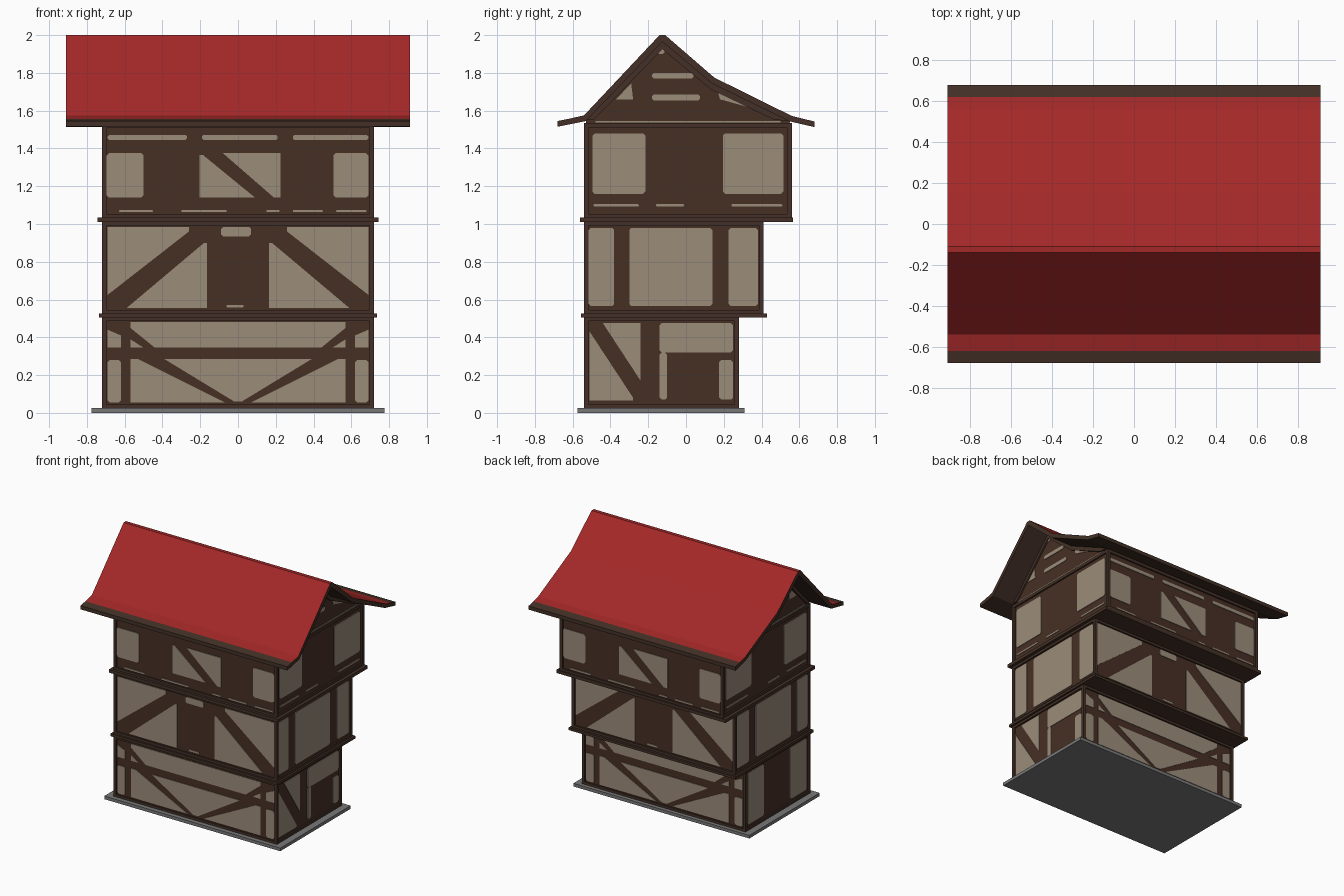
import bpy, bmesh
from mathutils import Vector

if "Cube" in bpy.data.objects:
    bpy.data.objects.remove(bpy.data.objects["Cube"])


def mat(name, col):
    m = bpy.data.materials.new(name)
    m.diffuse_color = (*col, 1)
    m.use_nodes = True
    m.node_tree.nodes["Principled BSDF"].inputs["Base Color"].default_value = m.diffuse_color
    return m


TIMBER = mat("timber brown", (0.062, 0.029, 0.018))
FRAME = mat("dark frame brown", (0.056, 0.030, 0.020))
PLASTER = mat("plaster", (0.33, 0.265, 0.195))
RED = mat("roof red", (0.37, 0.021, 0.021))
STONE = mat("stone grey", (0.19, 0.19, 0.19))


def add_prism(bm, pts, vec):
    """Closed prism: polygon pts swept along vec."""
    v = Vector(vec)
    a = [bm.verts.new(p) for p in pts]
    b = [bm.verts.new(Vector(p) + v) for p in pts]
    n = len(a)
    bm.faces.new(a)
    bm.faces.new(b[::-1])
    for i in range(n):
        bm.faces.new((a[i], b[i], b[(i + 1) % n], a[(i + 1) % n]))


def add_box(bm, x0, x1, y0, y1, z0, z1):
    add_prism(bm, [(x0, y0, z0), (x1, y0, z0), (x1, y1, z0), (x0, y1, z0)], (0, 0, z1 - z0))


def finish(bm, name, *mats):
    bmesh.ops.recalc_face_normals(bm, faces=bm.faces)
    me = bpy.data.meshes.new(name)
    bm.to_mesh(me)
    bm.free()
    for m in mats:
        me.materials.append(m)
    ob = bpy.data.objects.new(name, me)
    bpy.context.collection.objects.link(ob)
    return ob


def box(name, m, *b):
    bm = bmesh.new()
    add_box(bm, *b)
    return finish(bm, name, m)


def rect(u0, u1, z0, z1):
    """Plaster pane with slightly clipped corners."""
    c = min(0.012, (z1 - z0) * 0.3, (u1 - u0) * 0.3)
    return [(u0 + c, z0), (u1 - c, z0), (u1, z0 + c), (u1, z1 - c),
            (u1 - c, z1), (u0 + c, z1), (u0, z1 - c), (u0, z0 + c)]


def flip(p):
    return [(-u, z) for u, z in p]


# Plaster pane patterns, (u, z) on the wall plane
long_ground = [[(-0.57, 0.48), (0.57, 0.48), (0.57, 0.45), (0.44, 0.345), (-0.44, 0.345), (-0.57, 0.45)],
               [(-0.39, 0.285), (0.39, 0.285), (0.02, 0.06), (-0.02, 0.06)]]
for p in ([(-0.69, 0.345), (-0.62, 0.345), (-0.62, 0.41), (-0.69, 0.44)], rect(-0.69, -0.62, 0.055, 0.28),
          [(-0.57, 0.055), (-0.07, 0.055), (-0.53, 0.285), (-0.57, 0.285)],
          [(-0.57, 0.345), (-0.5, 0.345), (-0.57, 0.39)]):
    long_ground += [p, flip(p)]

long_middle = [rect(-0.09, 0.07, 0.935, 0.985), rect(-0.06, 0.03, 0.558, 0.572)]
for p in ([(-0.69, 0.985), (-0.26, 0.985), (-0.26, 0.96), (-0.69, 0.625)],
          [(-0.59, 0.555), (-0.165, 0.555), (-0.165, 0.9), (-0.18, 0.9)]):
    long_middle += [p, flip(p)]

long_top = [rect(-0.695, -0.5, 1.14, 1.375), rect(0.505, 0.69, 1.14, 1.375),
            [(-0.205, 1.14), (0.09, 1.14), (-0.185, 1.365), (-0.205, 1.365)],
            [(-0.08, 1.375), (0.225, 1.375), (0.225, 1.14), (0.19, 1.14)]]
long_top += [rect(a, b, 1.445, 1.472) for a, b in ((-0.69, -0.27), (-0.19, 0.21), (0.29, 0.69))]
long_top += [rect(a, b, 1.063, 1.075) for a, b in
             ((-0.63, -0.45), (-0.3, -0.06), (0.15, 0.22), (0.29, 0.45), (0.52, 0.68))]

right_ground = [[(-0.51, 0.43), (-0.51, 0.065), (-0.28, 0.065), (-0.28, 0.08)],
                [(-0.44, 0.475), (-0.24, 0.475), (-0.24, 0.17)],
                rect(-0.14, 0.25, 0.32, 0.475), rect(-0.14, -0.1, 0.07, 0.32), rect(0.175, 0.25, 0.07, 0.28)]
left_ground = [rect(-0.5, -0.29, 0.065, 0.475), rect(0.04, 0.24, 0.065, 0.475)]
side_middle = [rect(-0.515, -0.38, 0.565, 0.98), rect(-0.3, 0.14, 0.565, 0.98), rect(0.225, 0.38, 0.565, 0.98)]
side_top = [rect(-0.495, -0.215, 1.16, 1.48), rect(0.195, 0.515, 1.16, 1.48),
            rect(-0.49, -0.25, 1.093, 1.105), rect(-0.16, -0.01, 1.093, 1.105), rect(0.24, 0.51, 1.093, 1.105)]
gable = [rect(-0.18, 0.04, 1.77, 1.8), rect(-0.18, 0.075, 1.655, 1.685), rect(-0.15, -0.115, 1.9, 1.93),
         [(-0.37, 1.66), (-0.29, 1.745), (-0.28, 1.66)],
         [(0.17, 1.695), (0.22, 1.68), (0.38, 1.605), (0.18, 1.66)], rect(-0.48, 0.5, 1.537, 1.546)]

T = 0.005    # plate thickness
INS = 0.012  # wall set back behind frame
X, YF = 0.72, -0.54


def plaster(name, front, right, left, yb):
    bm = bmesh.new()
    xw = X - INS
    for p in front:
        add_prism(bm, [(u, YF + INS, z) for u, z in p], (0, -T, 0))
        add_prism(bm, [(-u, yb - INS, z) for u, z in p], (0, T, 0))
    for p in right:
        add_prism(bm, [(xw, u, z) for u, z in p], (T, 0, 0))
    for p in left:
        add_prism(bm, [(-xw, u, z) for u, z in p], (-T, 0, 0))
    finish(bm, name, PLASTER)


# Storeys: wall box, corner posts and rails, plaster panes
storeys = [("ground", 0.02, 0.51, 0.28, long_ground, right_ground, left_ground),
           ("middle", 0.52, 1.015, 0.41, long_middle, side_middle, side_middle),
           ("top", 1.03, 1.535, 0.56, long_top, side_top + gable, side_top + gable)]
for name, z0, z1, yb, lo, ri, le in storeys:
    box(name + "_wall", TIMBER, -X + INS, X - INS, YF + INS, yb - INS, z0, z1)
    bm = bmesh.new()
    w = 0.024
    for x in (-X, X - w):
        for y in (YF, yb - w):
            add_box(bm, x, x + w, y, y + w, z0, z1)
        for z in (z0, z1 - w):
            add_box(bm, x, x + w, YF + w, yb - w, z, z + w)
    for y in (YF, yb - w):
        for z in (z0, z1 - w):
            add_box(bm, -X + w, X - w, y, y + w, z, z + w)
    finish(bm, name + "_frame", FRAME)
    plaster(name + "_plaster", lo, ri, le, yb)

# Base slab and floor plates under the jetties
box("base_slab", STONE, -0.775, 0.775, -0.575, 0.31, 0, 0.025)
box("middle_floor_plate", FRAME, -0.735, 0.735, -0.555, 0.428, 0.505, 0.525)
box("top_floor_plate", FRAME, -0.745, 0.745, -0.56, 0.567, 1.01, 1.035)

# Roof shell: red upper slopes, brown eaves, edges and underside
upper = [(-0.68, 1.545), (-0.62, 1.557), (-0.54, 1.575), (-0.14, 2.0), (-0.11, 2.0),
         (0.15, 1.775), (0.56, 1.572), (0.62, 1.557), (0.68, 1.543)]
lower = [(0.68, 1.513), (0.55, 1.543), (0.14, 1.742), (-0.125, 1.965), (-0.53, 1.545), (-0.68, 1.515)]
bm = bmesh.new()
add_prism(bm, [(-0.91, y, z) for y, z in upper + lower], (1.82, 0, 0))
roof = finish(bm, "roof", RED, FRAME)
for f in roof.data.polygons:
    f.material_index = 0 if f.normal.z > 0.1 and abs(f.center.y) < 0.62 else 1

# Gable wall and raking beams under the roof line
line = [(-0.53, 1.55), (-0.125, 1.97), (0.14, 1.747), (0.55, 1.548)]
bm = bmesh.new()
add_prism(bm, [(-X + INS, y, z) for y, z in [(-0.528, 1.52)] + line + [(0.548, 1.52)]], (2 * (X - INS), 0, 0))
finish(bm, "gable_wall", TIMBER)
inner = [(0.47, 1.55), (0.135, 1.71), (-0.125, 1.925), (-0.49, 1.55)]
bm = bmesh.new()
for x in (-X, X - 0.02):
    add_prism(bm, [(x, y, z) for y, z in line + inner], (0.02, 0, 0))
finish(bm, "gable_raking_beams", FRAME)
